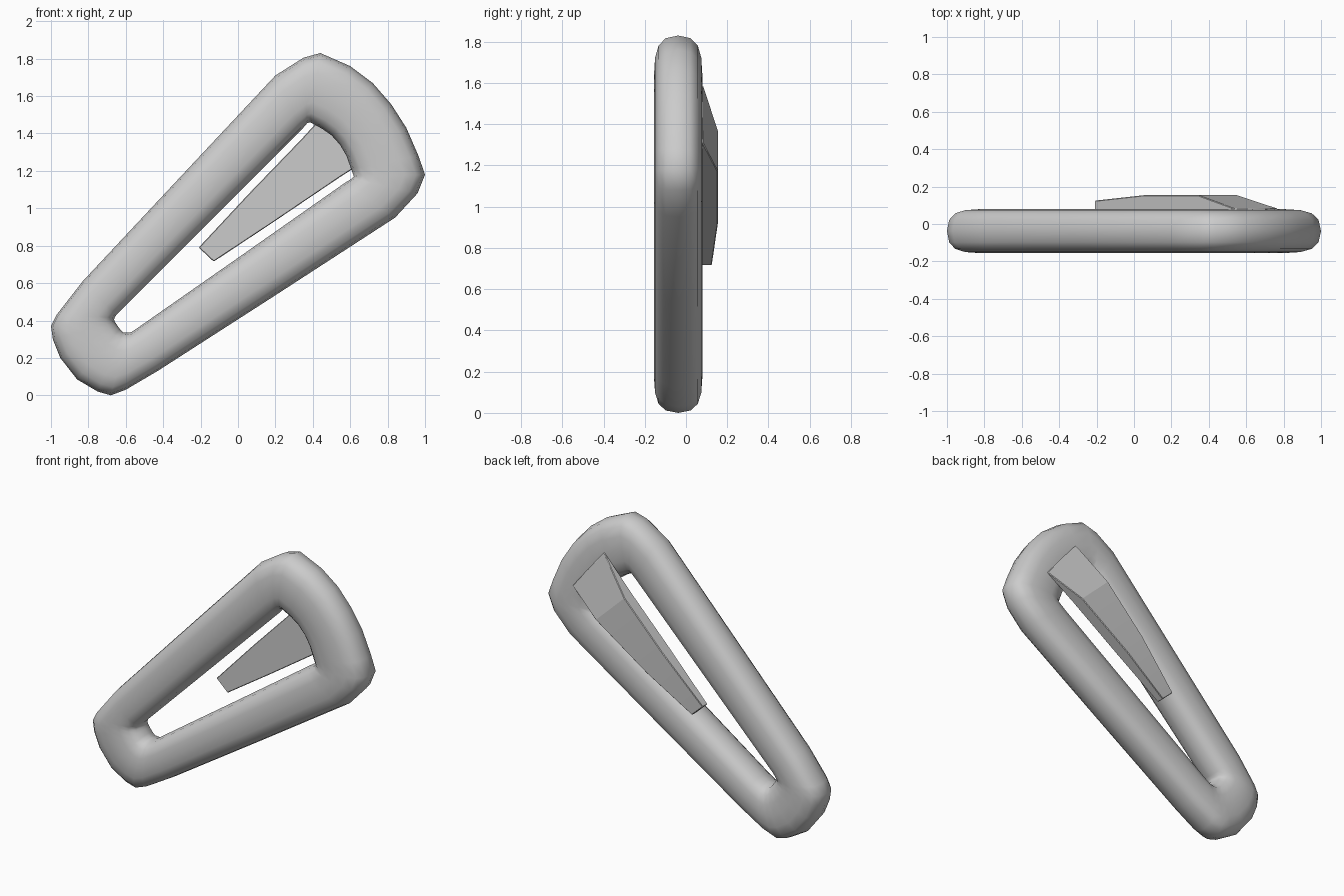
import bpy, bmesh

if "Cube" in bpy.data.objects:
    bpy.data.objects.remove(bpy.data.objects["Cube"])

def finish(name, bm, angle):
    bmesh.ops.recalc_face_normals(bm, faces=bm.faces)
    me = bpy.data.meshes.new(name)
    bm.to_mesh(me)
    bm.free()
    ob = bpy.data.objects.new(name, me)
    bpy.context.collection.objects.link(ob)
    bpy.ops.object.select_all(action='DESELECT')
    ob.select_set(True)
    bpy.context.view_layer.objects.active = ob
    bpy.ops.object.shade_smooth_by_angle(angle=angle)
    return ob

def loft(bm, rings, closed):
    n = len(rings[0])
    pairs = list(zip(rings, rings[1:] + rings[:1])) if closed else list(zip(rings, rings[1:]))
    for a, b in pairs:
        for i in range(n):
            j = (i + 1) % n
            bm.faces.new((a[i], a[j], b[j], b[i]))

# Rounded triangular frame: matching outer / inner outline points (x, z)
outline = [
    (-1.00, .37, -.662, .405), (-.97, .43, -.66, .415), (-.83, .61, -.65, .43),
    (-.32, 1.155, -.135, .945), (.20, 1.71, .34, 1.42), (.35, 1.805, .37, 1.455),
    (.44, 1.83, .385, 1.46), (.60, 1.76, .45, 1.425), (.72, 1.67, .50, 1.39),
    (.82, 1.555, .545, 1.34), (.90, 1.43, .58, 1.28), (.965, 1.28, .605, 1.21),
    (1.00, 1.18, .62, 1.17), (.96, 1.08, .61, 1.16), (.84, .95, .57, 1.135),
    (.20, .535, .0, .735), (-.43, .13, -.53, .365), (-.60, .03, -.57, .338),
    (-.68, .0, -.59, .335), (-.75, .02, -.615, .337), (-.86, .085, -.632, .355),
    (-.95, .20, -.65, .38), (-.99, .30, -.66, .395),
]
half = [(1, 0), (.965, .06), (.87, .095), (.71, .112), (.5, .117),
        (.29, .112), (.13, .095), (.035, .06), (0, 0)]
section = half + [(t, -y) for t, y in half[-2:0:-1]]
MID = -.038

bm = bmesh.new()
rings = [[bm.verts.new((ix + (ox - ix) * t, MID + y, iz + (oz - iz) * t))
          for t, y in section] for ox, oz, ix, iz in outline]
loft(bm, rings, True)
finish("rounded_frame", bm, 1.1)

# Tapered clip tongue on the back: lower edge, upper edge, outer height
BASE = .074
stations = [
    (-.13, .715, -.21, .79, .125),
    (.18, .92, .06, 1.08, .155),
    (.55, 1.17, .34, 1.37, .155),
    (.77, 1.31, .54, 1.59, .082),
]
bm = bmesh.new()
rings = [[bm.verts.new(p) for p in ((lx, BASE, lz), (lx, h, lz), (ux, h, uz), (ux, BASE, uz))]
         for lx, lz, ux, uz, h in stations]
loft(bm, rings, False)
bm.faces.new(rings[0])
bm.faces.new(rings[-1])
clip = finish("clip_tongue", bm, .15)
bev = clip.modifiers.new("soft_edges", 'BEVEL')
bev.width = .006
bev.segments = 1
bev.limit_method = 'ANGLE'
bev.angle_limit = .8
